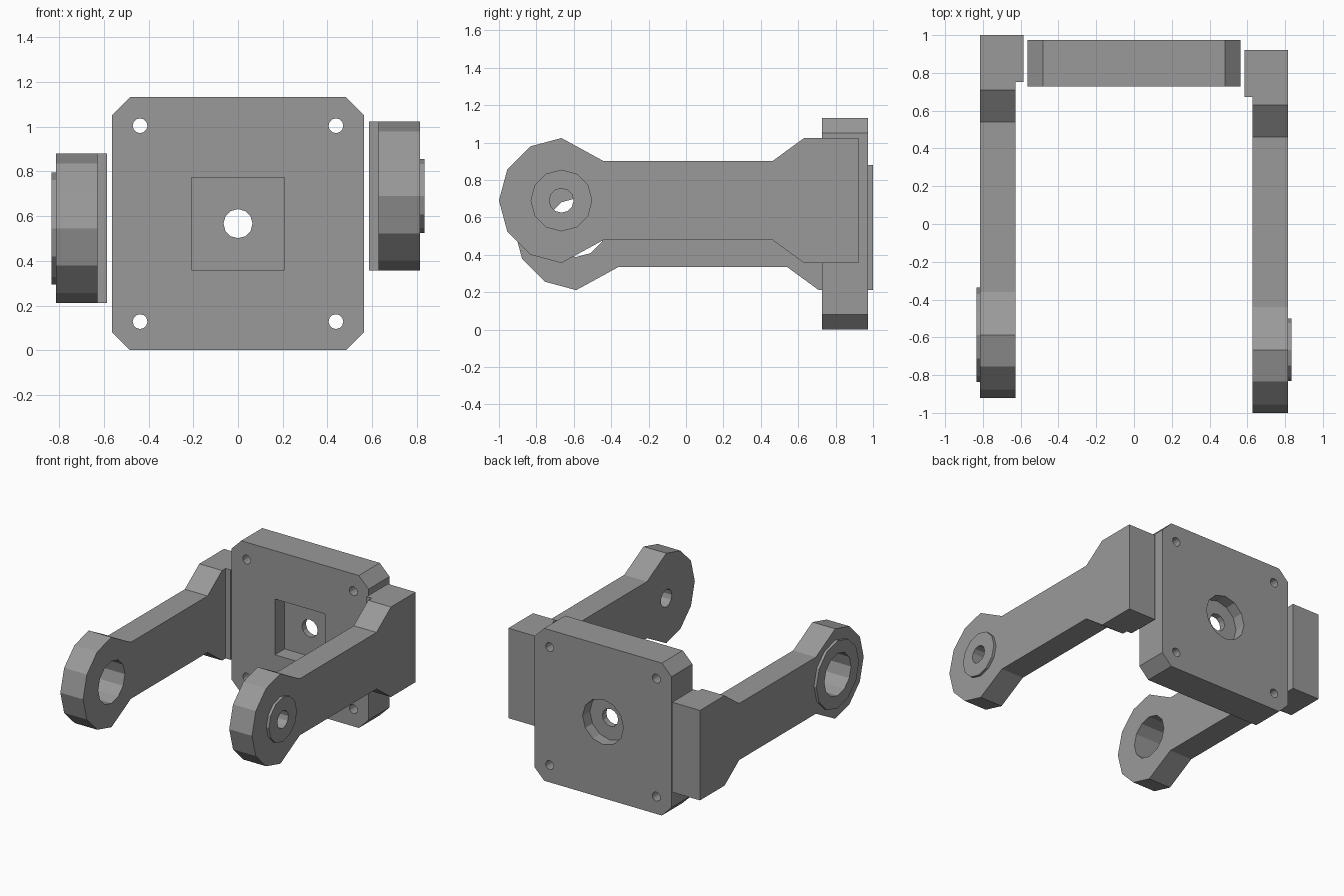
import bpy, bmesh, math
from mathutils import Matrix, Vector

cube = bpy.data.objects.get("Cube")
if cube:
    bpy.data.objects.remove(cube, do_unlink=True)

grey = bpy.data.materials.new("machined grey")
grey.use_nodes = True
COLOUR = (0.32, 0.32, 0.32, 1)
grey.diffuse_color = COLOUR
grey.node_tree.nodes["Principled BSDF"].inputs["Base Color"].default_value = COLOUR


def prism(name, outline, axis, start, end):
    """Extrude an outline along x (points are y, z) or y (points are x, z)."""
    def place(p, d):
        return (d, p[0], p[1]) if axis == "x" else (p[0], d, p[1])
    bm = bmesh.new()
    face = bm.faces.new([bm.verts.new(place(p, start)) for p in outline])
    new = bmesh.ops.extrude_face_region(bm, geom=[face])["geom"]
    shift = Vector(place((0, 0), end - start))
    bmesh.ops.translate(bm, vec=shift, verts=[v for v in new if isinstance(v, bmesh.types.BMVert)])
    bmesh.ops.recalc_face_normals(bm, faces=bm.faces)
    mesh = bpy.data.meshes.new(name)
    bm.to_mesh(mesh)
    bm.free()
    mesh.materials.append(grey)
    obj = bpy.data.objects.new(name, mesh)
    bpy.context.collection.objects.link(obj)
    return obj


def ring(centre, radius, sides=12):
    return [(centre[0] + radius * math.cos(math.tau * i / sides),
             centre[1] + radius * math.sin(math.tau * i / sides)) for i in range(sides)]


def rect(a0, a1, b0, b1):
    return [(a0, b0), (a1, b0), (a1, b1), (a0, b1)]


def combine(target, tool, operation):
    """Apply a boolean and remove the helper."""
    mod = target.modifiers.new("boolean", "BOOLEAN")
    mod.operation, mod.solver, mod.object = operation, "EXACT", tool
    bpy.context.view_layer.objects.active = target
    bpy.ops.object.modifier_apply(modifier=mod.name)
    bpy.data.objects.remove(tool, do_unlink=True)


# Square plate with chamfered corners
HALF, MID, CUT = 0.563, 0.566, 0.08
FRONT, BACK = 0.728, 0.974
outline = []
for sx, sz in ((1, 1), (-1, 1), (-1, -1), (1, -1)):
    pair = [(sx * HALF, MID + sz * (MID - CUT)), (sx * (HALF - CUT), MID + sz * MID)]
    outline += pair if sx * sz > 0 else pair[::-1]
plate = prism("mounting_plate", outline, "y", FRONT, BACK)

# Corner screw holes, centre hole, front square pocket and rear round recess
for sx in (-1, 1):
    for sz in (-1, 1):
        screw = ring((sx * 0.438, MID + sz * 0.438), 0.033)
        combine(plate, prism("cutter", screw, "y", 0.5, 1.2), "DIFFERENCE")
combine(plate, prism("cutter", ring((0, MID), 0.065), "y", 0.5, 1.2), "DIFFERENCE")
pocket = rect(-0.207, 0.207, MID - 0.207, MID + 0.207)
combine(plate, prism("cutter", pocket, "y", 0.5, FRONT + 0.115), "DIFFERENCE")
combine(plate, prism("cutter", ring((0, MID), 0.168), "y", BACK - 0.085, 1.2), "DIFFERENCE")


def arm(name, side, y, z, boss_radius, hole_radius):
    """Dog-bone arm; y and z give the centre of its round end."""
    R, NECK = 0.334, 0.21
    end = [(y + R * math.cos(a), z + R * math.sin(a))
           for a in (math.radians(90 + 30 * i) for i in range(7))]
    upper = [(y + 1.587, z + R), (y + 1.297, z + R), (y + 1.127, z + NECK), (y + 0.227, z + NECK)]
    lower = [(p, 2 * z - q) for p, q in reversed(upper)]
    body = prism(name, end + lower + upper, "x", side * 0.628, side * 0.815)
    # Inward foot beside the plate
    foot = rect(y + 1.338, y + 1.587, z - R, z + R)
    combine(body, prism("foot", foot, "x", side * 0.586, side * 0.72), "UNION")
    # Raised boss and pivot hole
    centre = (y, z)
    combine(body, prism("boss", ring(centre, boss_radius), "x", side * 0.75, side * 0.835), "UNION")
    combine(body, prism("cutter", ring(centre, hole_radius), "x", side * 0.4, side * 1.0), "DIFFERENCE")
    return body


arm("left_arm", 1, -0.666, 0.69, 0.165, 0.065)
arm("right_arm", -1, -0.587, 0.545, 0.25, 0.157)
